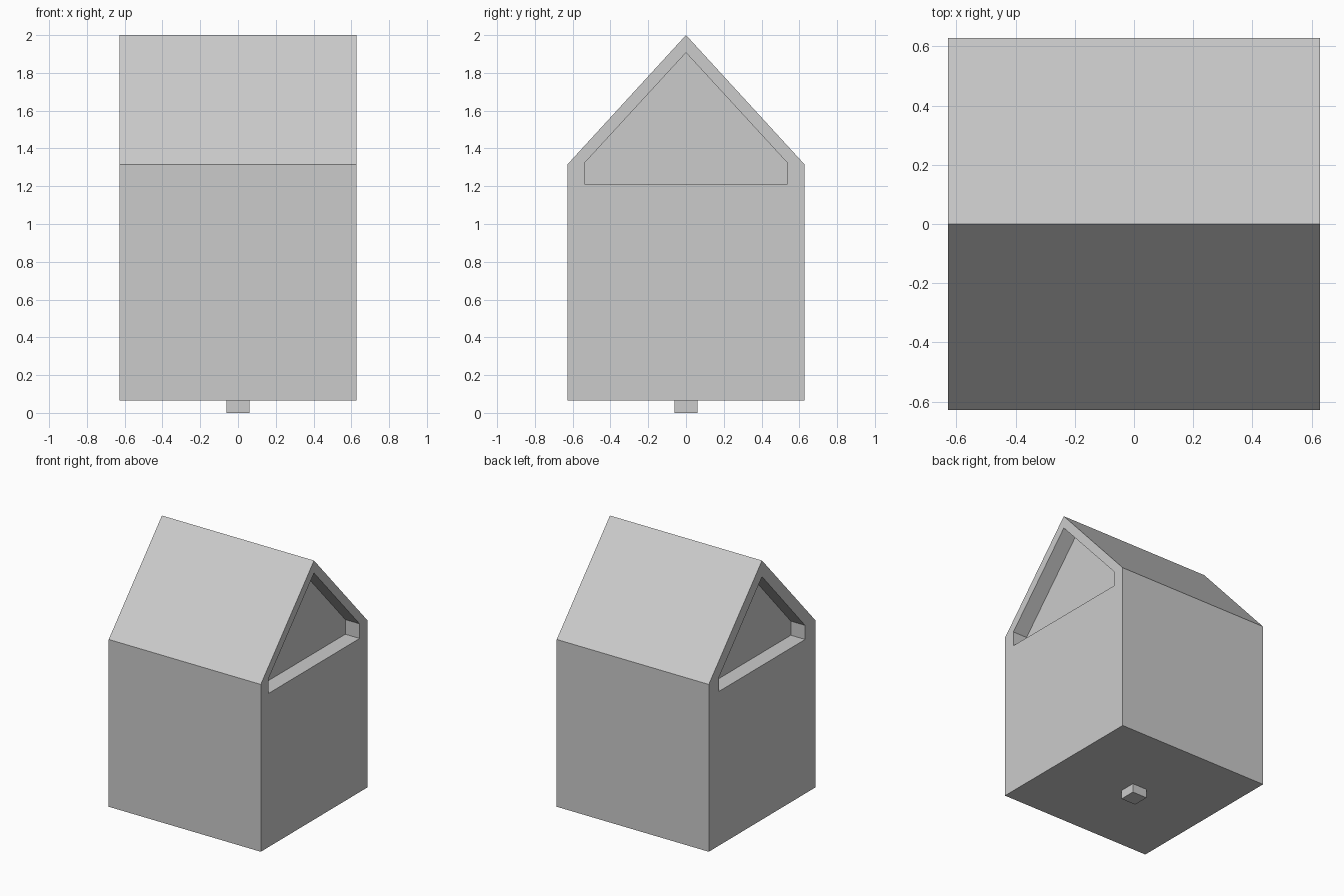
import bpy, bmesh

if "Cube" in bpy.data.objects:
    bpy.data.objects.remove(bpy.data.objects["Cube"])


def gable(half, base, eave, peak):
    """Five-sided house profile in the y-z plane."""
    return [(-half, base), (half, base), (half, eave), (0, peak), (-half, eave)]


def loft(name, rings):
    """Skin a chain of (x, profile) rings and cap both ends."""
    bm = bmesh.new()
    loops = [[bm.verts.new((x, y, z)) for y, z in prof] for x, prof in rings]
    for a, b in zip(loops, loops[1:]):
        n = len(a)
        for i in range(n):
            j = (i + 1) % n
            bm.faces.new((a[i], a[j], b[j], b[i]))
    bm.faces.new(loops[0])
    bm.faces.new(loops[-1])
    bmesh.ops.recalc_face_normals(bm, faces=bm.faces)
    mesh = bpy.data.meshes.new(name)
    bm.to_mesh(mesh)
    bm.free()
    obj = bpy.data.objects.new(name, mesh)
    bpy.context.collection.objects.link(obj)
    return obj


HALF, BASE, DEPTH = 0.628, 0.066, 0.118
outer = gable(HALF, BASE, 1.315, 2.0)
left_recess = gable(0.508, 1.217, 1.322, 1.88)
right_recess = gable(0.538, 1.213, 1.322, 1.907)

# House body with a recessed panel in each gable end
loft("house_body", [
    (-HALF + DEPTH, left_recess), (-HALF, left_recess),
    (-HALF, outer), (HALF, outer),
    (HALF, right_recess), (HALF - DEPTH, right_recess),
])

# Small square peg under the floor
P = 0.061
square = [(-P, 0), (P, 0), (P, BASE), (-P, BASE)]
loft("bottom_peg", [(-P, square), (P, square)])
